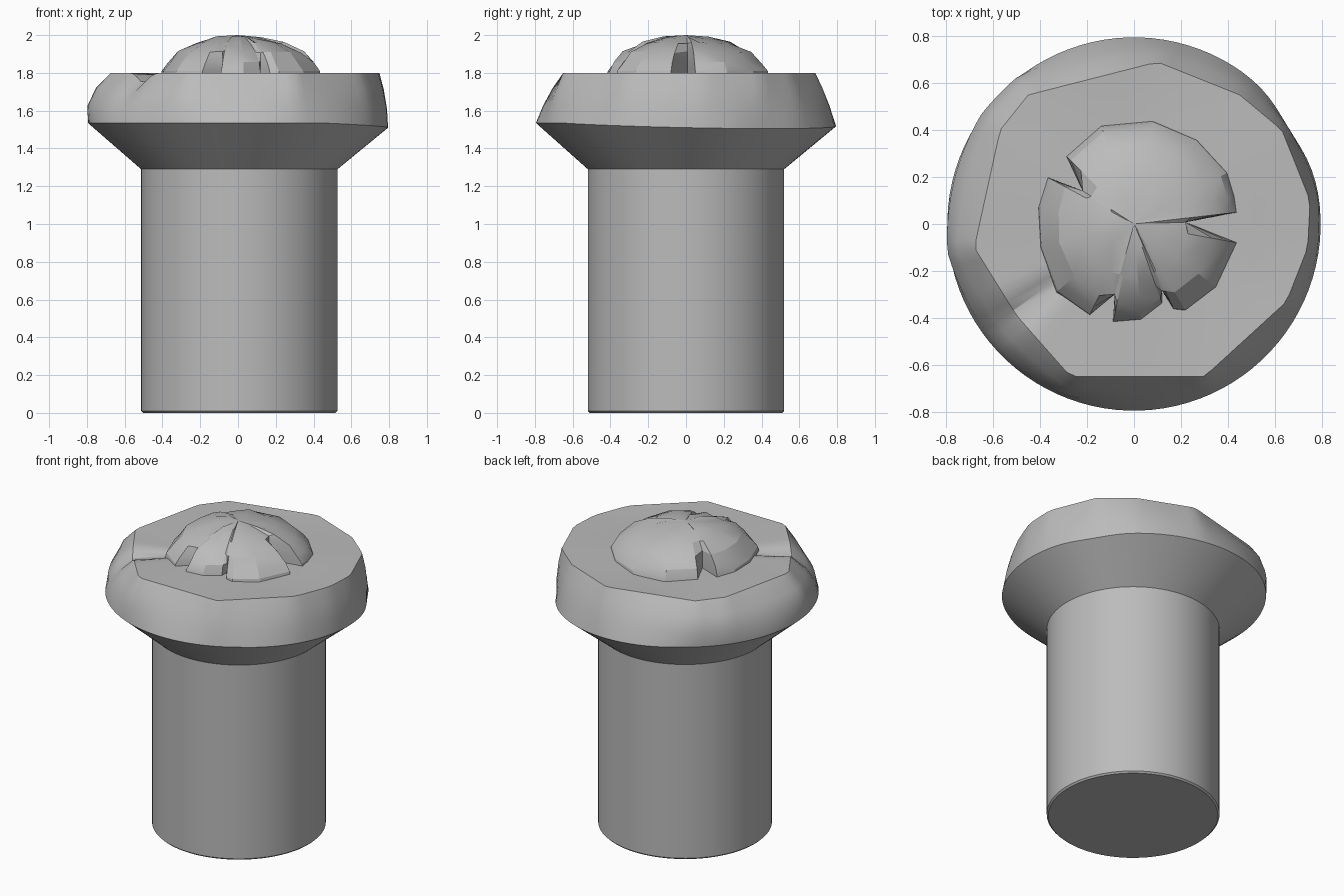
import bpy, bmesh, math, random
from mathutils import Vector
from mathutils.geometry import intersect_line_line_2d

random.seed(4)
if "Cube" in bpy.data.objects:
    bpy.data.objects.remove(bpy.data.objects["Cube"])

steel = bpy.data.materials.new("grey steel")
steel.use_nodes = True
steel.diffuse_color = (0.5, 0.5, 0.5, 1)
steel.node_tree.nodes["Principled BSDF"].inputs["Base Color"].default_value = steel.diffuse_color


def loft(name, rings, bottom=None, top=None, angle=30):
    """Skin a stack of rings, closing the ends with a face or an apex point."""
    bm = bmesh.new()
    rows = [[bm.verts.new(p) for p in ring] for ring in rings]
    n = len(rows[0])
    for low, high in zip(rows, rows[1:]):
        for i in range(n):
            j = (i + 1) % n
            bm.faces.new((low[i], low[j], high[j], high[i]))
    if bottom == "cap":
        bm.faces.new(rows[0][::-1])
    if top:
        apex = bm.verts.new(top)
        for i in range(n):
            bm.faces.new((rows[-1][i], rows[-1][(i + 1) % n], apex))
    bmesh.ops.recalc_face_normals(bm, faces=bm.faces[:])
    mesh = bpy.data.meshes.new(name)
    bm.to_mesh(mesh)
    bm.free()
    obj = bpy.data.objects.new(name, mesh)
    bpy.context.collection.objects.link(obj)
    mesh.materials.append(steel)
    bpy.ops.object.select_all(action="DESELECT")
    obj.select_set(True)
    bpy.context.view_layer.objects.active = obj
    bpy.ops.object.shade_smooth_by_angle(angle=math.radians(angle))
    return obj


def polar(r, a, z, cx=0.0):
    return (cx + r * math.cos(a), r * math.sin(a), z)


def outline_radius(points, a):
    """Distance from the centre to a closed polygon in direction a."""
    ray = Vector((2 * math.cos(a), 2 * math.sin(a)))
    for p, q in zip(points, points[1:] + points[:1]):
        hit = intersect_line_line_2d(Vector((0, 0)), ray, Vector(p), Vector(q))
        if hit:
            return hit.length
    return 0.7


SIDES = 96
angles = [(i + 0.5) * math.tau / SIDES for i in range(SIDES)]


def rim_z(a):
    return 1.535 - 0.03 * max(0, math.cos(a - 0.6))


def rim_r(a):
    return 0.795 - 0.02 * math.exp(-((a - 0.55) / 0.2) ** 2)


# Shaft with a tiny bottom bevel
loft("shaft", [[polar(r, a, z, 0.007) for a in angles]
               for r, z in ((0.51, 0), (0.52, 0.01), (0.52, 1.29))], bottom="cap")

# Conical flare under the head
loft("flare", [[polar(0.52, a, 1.29, 0.007) for a in angles],
               [polar(rim_r(a), a, rim_z(a)) for a in angles]])

# Hammered head: round rim blending into a rough polygon on top
top_edge = [(0.3, -0.65), (0.65, -0.33), (0.74, -0.1), (0.75, 0.1), (0.63, 0.4),
            (0.45, 0.55), (0.1, 0.69), (-0.45, 0.55), (-0.57, 0.4),
            (-0.68, -0.1), (-0.5, -0.39), (-0.27, -0.65)]
groove = math.atan2(-0.38, -0.5) % math.tau


def dent(a):
    return math.exp(-((a - groove) / 0.1) ** 2)


def head_ring(t):
    ring = []
    for a in angles:
        r0, r1 = rim_r(a), outline_radius(top_edge, a)
        bulge = 4 * t * (1 - t) * (0.012 + 0.04 * max(0, -math.cos(a)))
        z1 = 1.8 - 0.05 * dent(a)
        ring.append(polar(r0 + (r1 - r0) * t + bulge, a, rim_z(a) + (z1 - rim_z(a)) * t))
    return ring


inner = [polar(outline_radius(top_edge, a) * 0.72, a,
               1.795 - 0.025 * dent(a) + 0.005 * math.sin(3 * a)) for a in angles]
loft("head", [head_ring(t) for t in (0, 0.35, 0.7, 1)] + [inner], top=(0, 0, 1.8))

# Beaten dome: third value is the radius of a split cut into the edge, 0 for none
dome_edge = [(0.44, 0.05, 0), (0.43, 0.015, 0.22), (0.44, -0.08, 0), (0.35, -0.27, 0),
             (0.22, -0.37, 0), (0.17, -0.365, 0), (0.16, -0.38, 0.31), (0.12, -0.34, 0),
             (0.03, -0.41, 0), (-0.09, -0.42, 0), (-0.11, -0.4, 0.31), (-0.19, -0.39, 0),
             (-0.33, -0.29, 0), (-0.4, -0.1, 0), (-0.41, 0.07, 0), (-0.37, 0.2, 0),
             (-0.34, 0.22, 0.26), (-0.29, 0.29, 0), (-0.14, 0.42, 0), (0.08, 0.44, 0),
             (0.27, 0.36, 0), (0.4, 0.22, 0), (0.43, 0.12, 0)]
dome_rings = []
for scale, z in ((1, 1.78), (0.985, 1.81), (0.92, 1.855), (0.78, 1.91), (0.54, 1.96), (0.27, 1.988)):
    ring = []
    for x, y, split in dome_edge:
        r = math.hypot(x, y)
        wobble = 0 if scale > 0.95 else random.uniform(-0.02, 0.02)
        k = scale + wobble
        if split:
            k = min(k, split / r)
        ring.append((x * k, y * k, z + wobble * 0.3))
    dome_rings.append(ring)
loft("dome", dome_rings, top=(0, 0, 2.0), angle=20)
